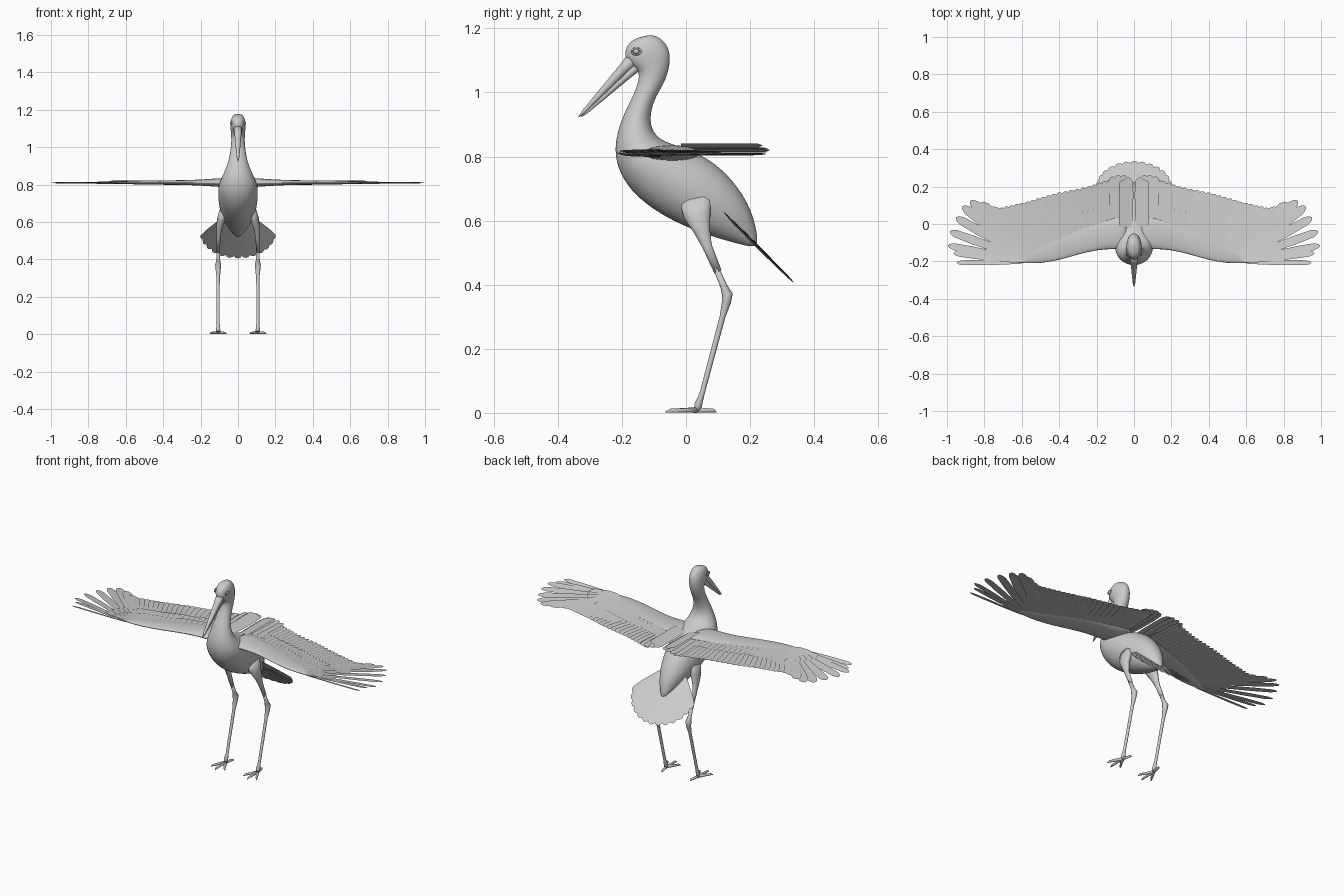
import bpy, bmesh, math
from mathutils import Vector

cube = bpy.data.objects.get("Cube")
if cube:
    bpy.data.objects.remove(cube)

GREY = (0.6, 0.6, 0.6, 1)
mat = bpy.data.materials.new("plain grey")
mat.use_nodes = True
mat.diffuse_color = GREY
mat.node_tree.nodes["Principled BSDF"].inputs["Base Color"].default_value = GREY


def finish(bm, name, smooth=True, mirror=False, subsurf=0, recalc=True):
    if recalc:
        bmesh.ops.recalc_face_normals(bm, faces=bm.faces)
    mesh = bpy.data.meshes.new(name)
    bm.to_mesh(mesh)
    bm.free()
    mesh.materials.append(mat)
    obj = bpy.data.objects.new(name, mesh)
    bpy.context.collection.objects.link(obj)
    for p in mesh.polygons:
        p.use_smooth = smooth
    if mirror:
        m = obj.modifiers.new("Mirror", 'MIRROR')
        m.use_clip = False
        m.use_mirror_merge = False
    if subsurf:
        s = obj.modifiers.new("Subdivision", 'SUBSURF')
        s.levels = s.render_levels = subsurf
    return obj


def loft(bm, rings, n=16):
    """Skin elliptical rings given as (centre, half axis a, half axis b)."""
    loops = []
    for c, a, b in rings:
        c, a, b = Vector(c), Vector(a), Vector(b)
        angles = [2 * math.pi * i / n for i in range(n)]
        loops.append([bm.verts.new(c + a * math.cos(t) + b * math.sin(t)) for t in angles])
    for p, q in zip(loops, loops[1:]):
        for i in range(n):
            j = (i + 1) % n
            bm.faces.new((p[i], p[j], q[j], q[i]))
    bm.faces.new(loops[0])
    bm.faces.new(loops[-1])


def tube(bm, points, n=10):
    """Round limb through (x, y, z, radius) points."""
    rings = []
    pts = [Vector(p[:3]) for p in points]
    for i, p in enumerate(points):
        d = (pts[min(i + 1, len(pts) - 1)] - pts[max(i - 1, 0)]).normalized()
        side = d.cross(Vector((0.3, 1, 0.2))).normalized()
        rings.append((pts[i], side * p[3], d.cross(side) * p[3]))
    loft(bm, rings, n)


def feather(bm, base, tip, width, up=(0, 0, 1), roll=0.0):
    """Thin blade with a narrow root and a rounded tip."""
    base, tip, up = Vector(base), Vector(tip), Vector(up).normalized()
    d = tip - base
    side = d.normalized().cross(up) * (width / 2)
    outline = [(0, 0.5), (0.3, 0.85), (0.7, 1), (0.92, 0.9), (0.98, 0.5)]
    right = [bm.verts.new(base + d * t + side * w + up * roll * w) for t, w in outline]
    left = [bm.verts.new(base + d * t - side * w - up * roll * w) for t, w in outline]
    end = bm.verts.new(tip)
    bm.faces.new(right + [end] + left[::-1])


def lerp(a, b, t):
    return tuple(p + (q - p) * t for p, q in zip(a, b))


def along(points, t):
    """Point at fraction t of an evenly spaced polyline."""
    f = t * (len(points) - 1)
    i = min(int(f), len(points) - 2)
    return lerp(points[i], points[i + 1], f - i)


# Body, neck and head: front y, z, back y, z, half width
sections = [
    (0.212, 0.515, 0.226, 0.528, 0.012), (0.14, 0.533, 0.216, 0.60, 0.045),
    (0.06, 0.556, 0.187, 0.67, 0.075), (-0.02, 0.588, 0.14, 0.735, 0.095),
    (-0.09, 0.625, 0.08, 0.79, 0.105), (-0.163, 0.68, 0.01, 0.822, 0.108),
    (-0.208, 0.745, -0.045, 0.84, 0.106), (-0.224, 0.81, -0.085, 0.856, 0.09),
    (-0.217, 0.87, -0.108, 0.888, 0.068), (-0.196, 0.93, -0.112, 0.93, 0.05),
    (-0.165, 0.99, -0.098, 0.98, 0.04), (-0.148, 1.035, -0.074, 1.018, 0.036),
    (-0.146, 1.066, -0.055, 1.06, 0.037), (-0.17, 1.082, -0.047, 1.11, 0.040),
    (-0.193, 1.105, -0.056, 1.146, 0.042), (-0.19, 1.14, -0.08, 1.172, 0.036),
    (-0.165, 1.168, -0.11, 1.182, 0.022)]
bm = bmesh.new()
loft(bm, [((0, (fy + by) / 2, (fz + bz) / 2), (w, 0, 0), (0, (by - fy) / 2, (bz - fz) / 2))
          for fy, fz, by, bz, w in sections], 20)
finish(bm, "body", subsurf=2)

# Beak: two long tapering halves with a slit between
for name, root, tip, r in (("upper_beak", (0, -0.165, 1.105), (0, -0.335, 0.923), 0.017),
                           ("lower_beak", (0, -0.150, 1.083), (0, -0.326, 0.924), 0.012)):
    bm = bmesh.new()
    root, tip = Vector(root), Vector(tip)
    across = Vector((0, 0.73, -0.68))
    loft(bm, [(root.lerp(tip, t), (r * k * 1.1, 0, 0), across * r * k)
              for t, k in ((0, 1.3), (0.2, 1), (0.6, 0.65), (0.9, 0.35), (1, 0.08))], 12)
    finish(bm, name)

# Eyes: ball inside a raised lid ring
bm = bmesh.new()
eye = Vector((0.034, -0.155, 1.128))
ball = bmesh.ops.create_uvsphere(bm, u_segments=12, v_segments=8, radius=0.009)
bmesh.ops.translate(bm, verts=ball["verts"], vec=eye)
lid = [eye + Vector((0.003, 0.014 * math.cos(a), 0.010 * math.sin(a)))
       for a in [2 * math.pi * i / 14 for i in range(15)]]
tube(bm, [(*p, 0.003) for p in lid], 6)
finish(bm, "eyes", mirror=True)

# Wing arms: x, leading y, rear y, half thickness
bm = bmesh.new()
arm = [(0.03, -0.14, 0.06, 0.028), (0.1, -0.135, 0.04, 0.024), (0.2, -0.14, 0.01, 0.016),
       (0.3, -0.165, -0.02, 0.013), (0.4, -0.195, -0.06, 0.012), (0.5, -0.212, -0.11, 0.011),
       (0.58, -0.211, -0.15, 0.009), (0.66, -0.205, -0.185, 0.004)]
loft(bm, [((x, (a + b) / 2, 0.811), (0, (b - a) / 2, 0), (0, 0, h)) for x, a, b, h in arm], 14)
finish(bm, "wing_arms", mirror=True, subsurf=1)

# Flight feathers: inner row, then the spread fan at the wing tip
bm = bmesh.new()
roots = [(0.08, -0.06), (0.2, -0.07), (0.32, -0.10), (0.42, -0.14), (0.51, -0.17)]
tips = [(0.10, 0.25), (0.25, 0.20), (0.42, 0.165), (0.57, 0.12), (0.72, 0.085)]
ROW = 22
for i in range(ROW):
    t = i / (ROW - 1)
    feather(bm, (*along(roots, t), 0.806), (*along(tips, t), 0.808), 0.05, roll=0.004)
fan = [(0.765, 0.09), (0.82, 0.115), (0.875, 0.125), (0.918, 0.095), (0.953, 0.035),
       (0.985, -0.04), (0.995, -0.115), (0.965, -0.155), (0.95, -0.207)]
for i, tip in enumerate(fan):
    t = i / (len(fan) - 1)
    root = lerp((0.52, -0.17), (0.60, -0.205), t)
    feather(bm, (*root, 0.807), (*tip, 0.81), 0.058 - 0.03 * t * t, roll=0.004)
finish(bm, "flight_feathers", smooth=False, mirror=True, recalc=False)

# Covert feathers: two shorter overlapping layers
bm = bmesh.new()
for reach, z, count in ((0.55, 0.814, 20), (0.34, 0.818, 18)):
    for i in range(count):
        t = i / (count - 1)
        root, tip = along(roots, t), along(tips, t)
        feather(bm, (*root, z), (*lerp(root, tip, reach), z), 0.045, roll=0.003)
    for i in range(0, len(fan) - 1):
        root = lerp((0.52, -0.17), (0.60, -0.2), i / 8)
        feather(bm, (*root, z), (*lerp(root, fan[i], reach * 0.75), z), 0.035, roll=0.003)
finish(bm, "covert_feathers", smooth=False, mirror=True, recalc=False)

# Back feathers: long blades folded over the body between the wings
bm = bmesh.new()
for x, tip_x, tip_y, z in ((0.10, 0.115, 0.255, 0.815), (0.075, 0.085, 0.262, 0.819),
                           (0.05, 0.055, 0.262, 0.823), (0.025, 0.03, 0.25, 0.826)):
    feather(bm, (x, -0.03, z), (tip_x, tip_y, z), 0.05, roll=0.003)
slabs = [bm.verts.new(p) for p in ((0.015, -0.015, 0.828), (0.08, -0.015, 0.84),
                                   (0.08, 0.225, 0.84), (0.048, 0.24, 0.835), (0.015, 0.225, 0.828))]
bm.faces.new(slabs)
finish(bm, "back_feathers", smooth=False, mirror=True, recalc=False)

# Tail fan: blades in a sloping plane
bm = bmesh.new()
slope, normal = Vector((0, 0.70, -0.714)), Vector((0, 0.714, 0.70))
COUNT = 13
for i in range(COUNT):
    u = 2 * i / (COUNT - 1) - 1
    a = u * math.radians(40)
    base = Vector((0.035 * u, 0.10, 0.642)) + normal * 0.004 * (1 - abs(u))
    reach = 0.335 - 0.09 * u * u
    out = (slope * math.cos(a) + Vector((math.sin(a), 0, 0))) * reach
    feather(bm, base, base + out, 0.058, normal, roll=0.003)
finish(bm, "tail_feathers", smooth=False, recalc=False)

# Legs: feathered thigh, shin, joint and shank
bm = bmesh.new()
loft(bm, [((0.075, 0.03, 0.67), (0.022, 0, 0), (0, 0.05, 0.01)),
          ((0.088, 0.035, 0.62), (0.024, 0, 0), (0, 0.042, 0.012)),
          ((0.099, 0.05, 0.57), (0.017, 0, 0), (0, 0.024, 0.01)),
          ((0.104, 0.066, 0.52), (0.011, 0, 0), (0, 0.014, 0.006)),
          ((0.106, 0.10, 0.44), (0.009, 0, 0), (0, 0.011, 0.005))], 12)
tube(bm, [(0.106, 0.09, 0.46, 0.009), (0.106, 0.118, 0.395, 0.011), (0.106, 0.129, 0.37, 0.017),
          (0.106, 0.126, 0.345, 0.014), (0.106, 0.114, 0.30, 0.009), (0.106, 0.05, 0.06, 0.008),
          (0.106, 0.038, 0.025, 0.012), (0.106, 0.035, 0.008, 0.010)])
finish(bm, "legs", mirror=True)

# Feet: three front toes and one hind toe, each ending in a claw
bm = bmesh.new()
for dx, dy in ((0, -0.10), (0.044, -0.075), (-0.044, -0.075), (-0.012, 0.06)):
    tube(bm, [(0.106, 0.035, 0.009, 0.009), (0.106 + dx * 0.5, 0.035 + dy * 0.5, 0.008, 0.007),
              (0.106 + dx * 0.85, 0.035 + dy * 0.85, 0.007, 0.006),
              (0.106 + dx, 0.035 + dy, 0.002, 0.0015)], 8)
finish(bm, "feet", mirror=True)
